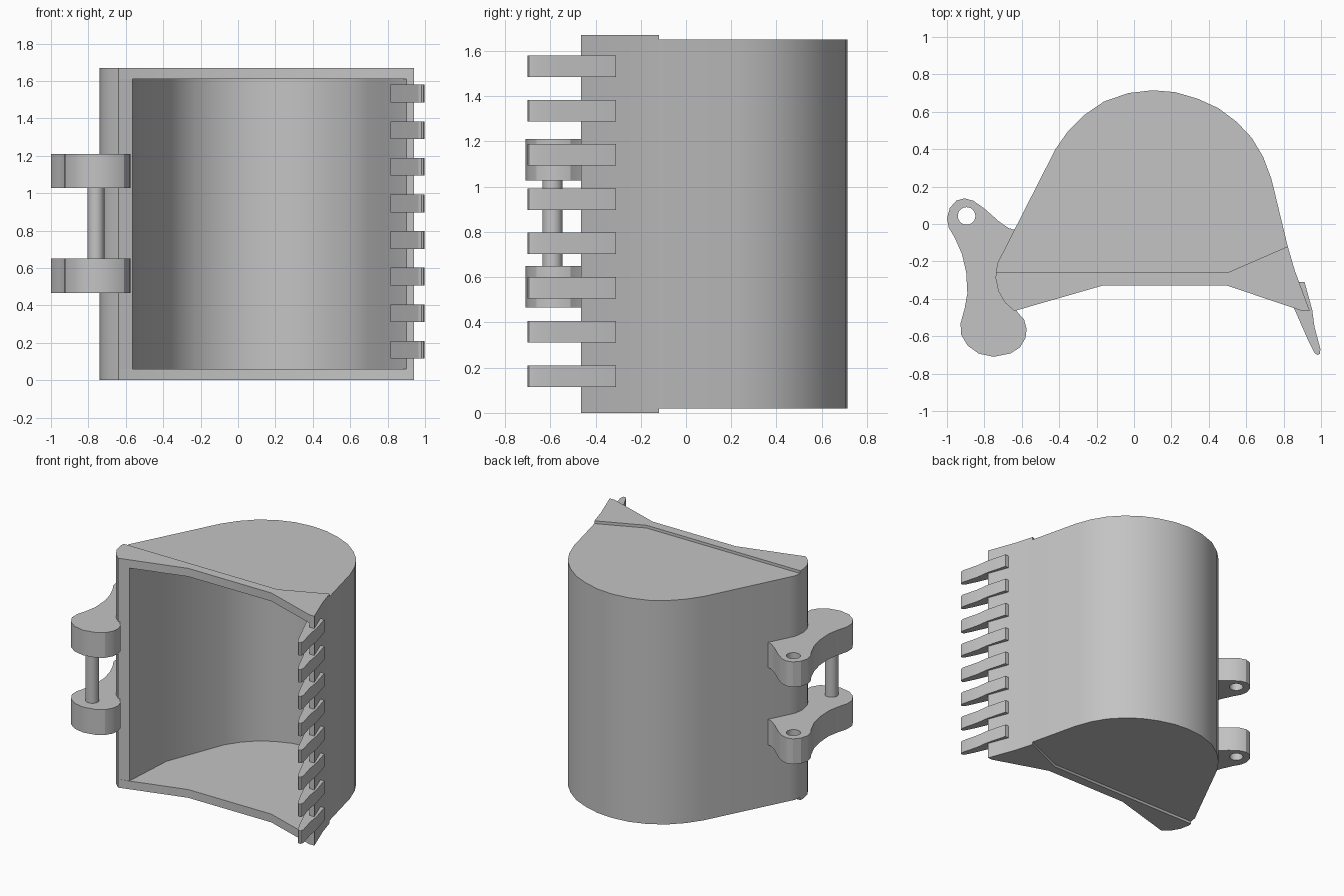
import bpy, bmesh, math

cube = bpy.data.objects.get("Cube")
if cube:
    bpy.data.objects.remove(cube, do_unlink=True)

# Single bare steel colour
steel = bpy.data.materials.new("steel_grey")
steel.use_nodes = True
GREY = (0.55, 0.55, 0.55, 1)
steel.diffuse_color = GREY
steel.node_tree.nodes["Principled BSDF"].inputs["Base Color"].default_value = GREY

HEIGHT = 1.67


def circle(cx, cy, r, n=24):
    return [(cx + r * math.cos(i * math.tau / n), cy + r * math.sin(i * math.tau / n))
            for i in range(n)]


def prism(name, z0, z1, *loops):
    """Extrude a flat profile (first loop outer, the rest holes) from z0 to z1."""
    bm = bmesh.new()
    edges = []
    for loop in loops:
        vs = [bm.verts.new((x, y, z0)) for x, y in loop]
        edges += [bm.edges.new((vs[i - 1], vs[i])) for i in range(len(vs))]
    bmesh.ops.triangle_fill(bm, edges=edges, use_beauty=True, normal=(0, 0, 1))
    ext = bmesh.ops.extrude_face_region(bm, geom=bm.faces[:], use_keep_orig=True)
    top = [g for g in ext["geom"] if isinstance(g, bmesh.types.BMVert)]
    bmesh.ops.translate(bm, verts=top, vec=(0, 0, z1 - z0))
    bmesh.ops.recalc_face_normals(bm, faces=bm.faces[:])
    mesh = bpy.data.meshes.new(name)
    bm.to_mesh(mesh)
    bm.free()
    mesh.materials.append(steel)
    obj = bpy.data.objects.new(name, mesh)
    bpy.context.collection.objects.link(obj)
    bpy.ops.object.select_all(action='DESELECT')
    obj.select_set(True)
    bpy.context.view_layer.objects.active = obj
    bpy.ops.object.shade_smooth_by_angle(angle=math.radians(25))
    return obj


# Profile pieces of the bucket
heel = [(-.64, -.465), (-.69, -.42), (-.725, -.36), (-.74, -.29), (-.738, -.26)]
back = [(-.73, -.21), (-.71, -.17), (-.42, .40), (-.35, .50), (-.27, .58), (-.16, .655),
        (-.03, .70), (.10, .715), (.22, .705), (.34, .67), (.45, .62), (.55, .545),
        (.63, .46), (.69, .36), (.735, .24)]
cutting_edge = [(.822, -.12), (.86, -.25), (.94, -.465), (.90, -.465)]
front_edge = [(.50, -.33), (-.17, -.33)]
inside = [(.87, -.40), (.82, -.25), (.78, -.12), (.695, .23), (.65, .34), (.595, .43),
          (.52, .51), (.43, .575), (.33, .63), (.21, .66), (.10, .67), (-.02, .655),
          (-.14, .61), (-.24, .545), (-.31, .475), (-.375, .38), (-.54, -.05), (-.565, -.44)]

# Curved shell between the two side walls
prism("bucket_shell", .06, HEIGHT - .06, heel + back + cutting_edge + inside)

# Side walls, each with a raised reinforcement along the mouth
outline = heel + back + cutting_edge + front_edge
cheek = heel + [(.50, -.26)] + cutting_edge + front_edge
for side, z in (("lower", lambda t: t), ("upper", lambda t: HEIGHT - t)):
    prism(side + "_side_wall", *sorted((z(.02), z(.06))), outline)
    prism(side + "_mouth_reinforcement", *sorted((z(0), z(.02))), cheek)

# Row of teeth clamped over the cutting edge
tooth = [(.885, -.31), (.912, -.31), (.953, -.46), (.965, -.55), (.997, -.67), (.993, -.695),
         (.98, -.70), (.965, -.69), (.93, -.62), (.86, -.46), (.815, -.355), (.835, -.31)]
for i in range(8):
    z = .115 + i * .1957
    prism(f"tooth_{i + 1}", z, z + .095, tooth)

# Pair of mounting lugs with a through hole
lug = [(-1, .03), (-.985, .085), (-.95, .125), (-.907, .137), (-.86, .125), (-.80, .083),
       (-.72, .012), (-.67, -.022), (-.62, -.036), (-.68, -.18), (-.70, -.28), (-.66, -.41),
       (-.62, -.475), (-.588, -.51), (-.574, -.56), (-.58, -.61), (-.61, -.66), (-.66, -.692),
       (-.75, -.71), (-.83, -.693), (-.89, -.65), (-.925, -.59), (-.927, -.53), (-.905, -.45),
       (-.891, -.37), (-.897, -.26), (-.92, -.16), (-.96, -.07), (-.99, -.02)]
for name, z0, z1 in (("lower_lug", .465, .65), ("upper_lug", 1.027, 1.21)):
    prism(name, z0, z1, lug, circle(-.895, .043, .047))

# Pin joining the lugs
prism("lug_pin", .64, 1.04, circle(-.76, -.59, .045))
